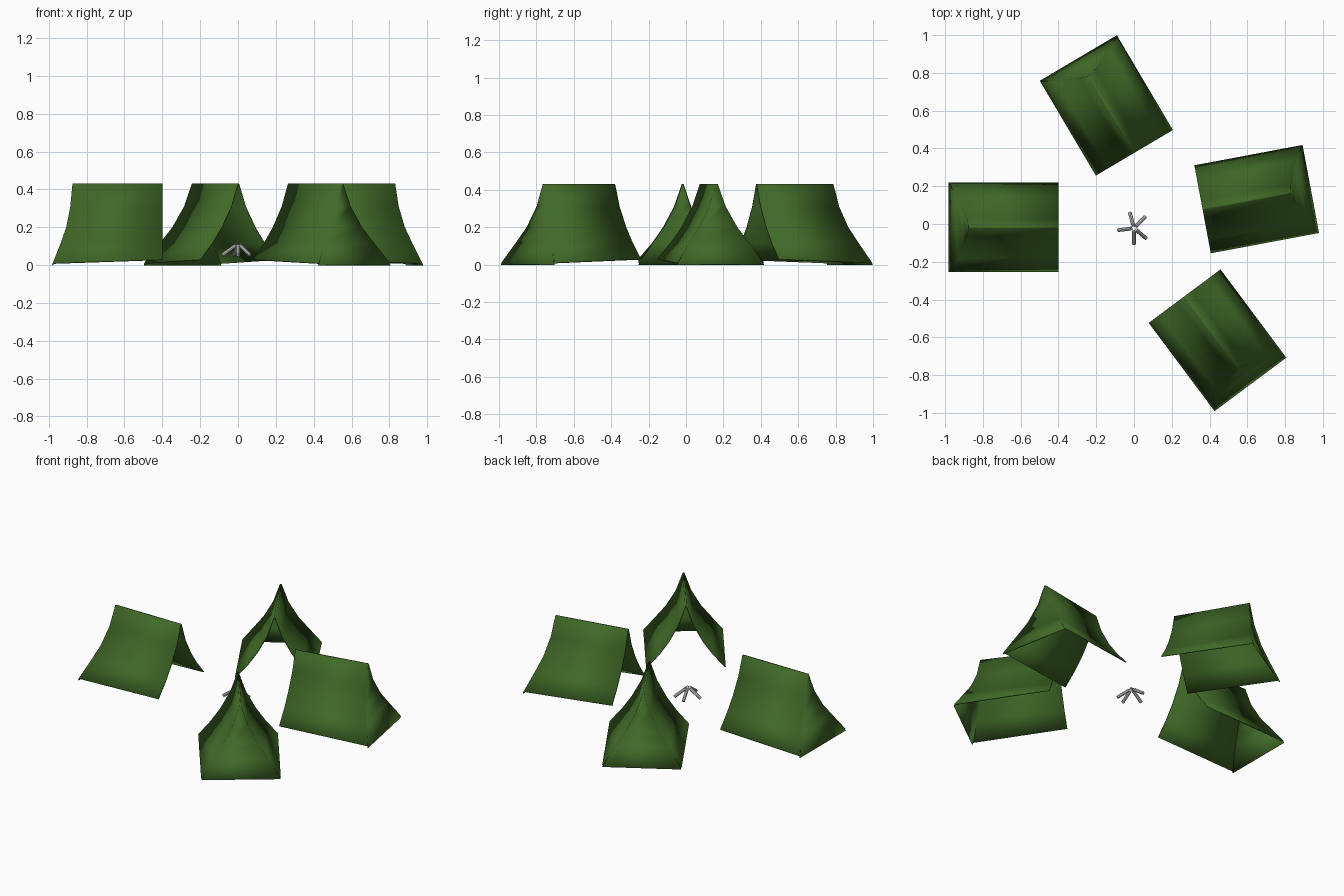
import bpy
import bmesh
from math import radians, cos, sin
from mathutils import Vector

if "Cube" in bpy.data.objects:
    bpy.data.objects.remove(bpy.data.objects["Cube"])

green = bpy.data.materials.new("tent_green")
green.diffuse_color = (0.05, 0.14, 0.02, 1)
green.use_nodes = True
green.node_tree.nodes["Principled BSDF"].inputs["Base Color"].default_value = green.diffuse_color

# half section of a tent: (half width, height, length from opening to rear seam)
HALF = [(0.237, 0.01, 0.578), (0.163, 0.117, 0.537), (0.105, 0.20, 0.508),
        (0.046, 0.31, 0.486), (0.005, 0.43, 0.475)]


def sheet(name, rows, loc, angle):
    """Skin a strip between two-point rows and give it cloth thickness."""
    bm = bmesh.new()
    pairs = [[bm.verts.new(p) for p in row] for row in rows]
    for (a, b), (c, d) in zip(pairs, pairs[1:]):
        bm.faces.new((a, b, d, c))
    me = bpy.data.meshes.new(name)
    bm.to_mesh(me)
    bm.free()
    ob = bpy.data.objects.new(name, me)
    bpy.context.collection.objects.link(ob)
    ob.location = (*loc, 0)
    ob.rotation_euler.z = radians(angle)
    me.materials.append(green)
    solid = ob.modifiers.new("cloth", 'SOLIDIFY')
    solid.thickness = 0.006
    solid.offset = -1
    bpy.context.view_layer.objects.active = ob
    ob.select_set(True)
    bpy.ops.object.shade_smooth_by_angle(angle=radians(30))
    ob.select_set(False)
    return ob


def tent(i, loc, angle):
    # roof: concave section from one hem over the ridge to the other
    section = [(-w, z, u) for w, z, u in HALF] + [(w, z, u) for w, z, u in reversed(HALF)]
    roof = [((0, y, z + (0.02 if z < 0.05 else 0)), (u, y, z)) for y, z, u in section]
    sheet(f"tent_roof_{i}", roof, loc, angle)
    # rear wall, its hem reaching the ground
    rear = [((u, -w, z), (u, w, z)) for w, z, u in HALF]
    rear[0] = ((0.583, -0.237, 0.0), (0.583, 0.237, 0.0))
    sheet(f"tent_rear_{i}", rear, loc, angle)


for i, (loc, angle) in enumerate([((-0.40, -0.018), 180), ((0.002, 0.377), 120.6),
                                  ((0.363, 0.078), 10.6), ((0.268, -0.382), -53.3)]):
    tent(i + 1, loc, angle)

# campfire sticks leaning together
for i, deg in enumerate([105, 45, -40, -90, 187]):
    d = Vector((cos(radians(deg)), sin(radians(deg)), 0))
    centre = Vector((0, -0.022, 0))
    top = centre + d * 0.014 + Vector((0, 0, 0.103))
    foot = centre + d * 0.084 + Vector((0, 0, 0.053))
    bpy.ops.mesh.primitive_cylinder_add(vertices=8, radius=0.01, depth=(top - foot).length,
                                        location=(top + foot) / 2)
    ob = bpy.context.object
    ob.name = f"fire_stick_{i + 1}"
    ob.rotation_euler = (top - foot).to_track_quat('Z', 'Y').to_euler()
